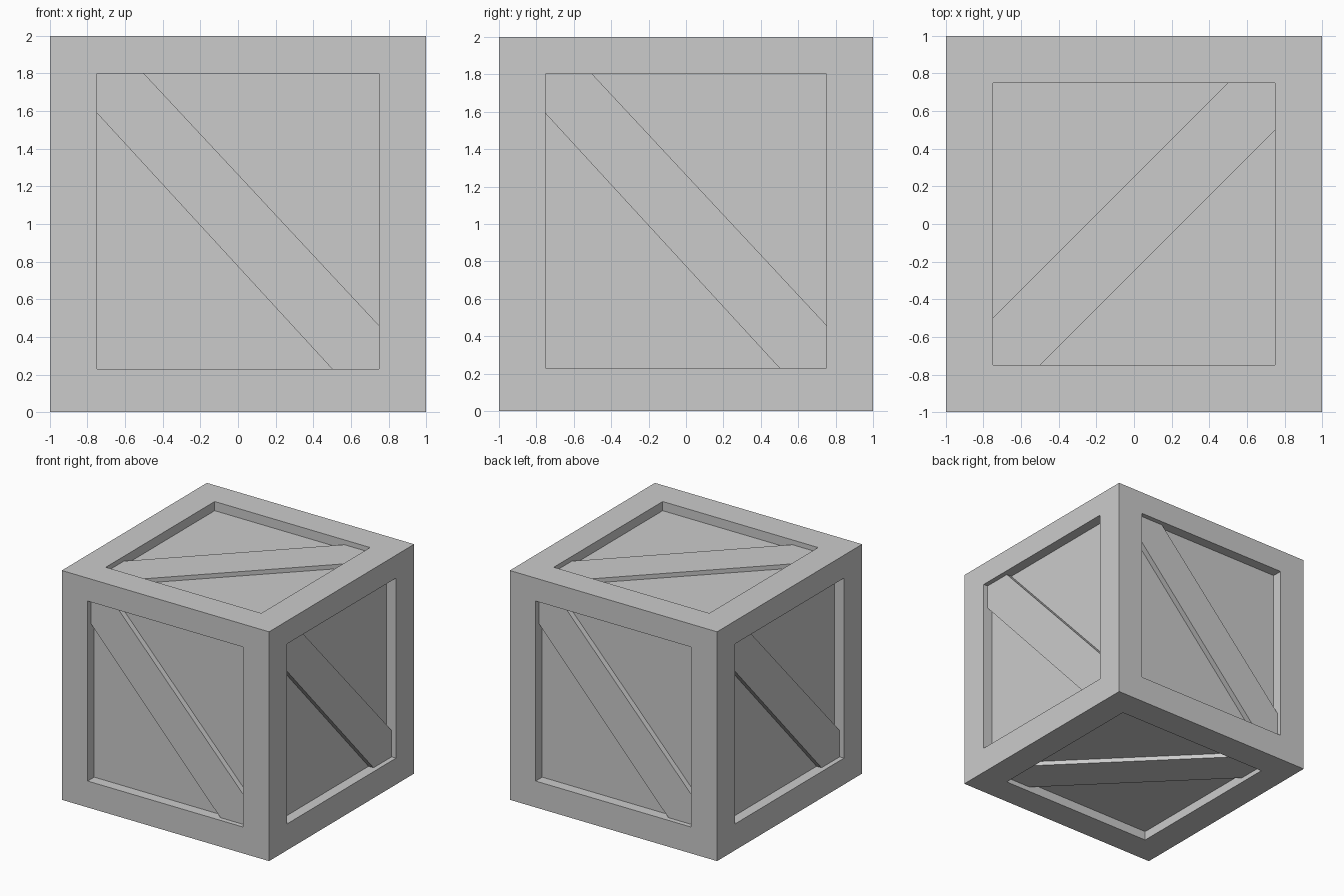
import bpy, bmesh
from math import pi
from mathutils import Matrix, Vector

if "Cube" in bpy.data.objects:
    bpy.data.objects.remove(bpy.data.objects["Cube"])

UP = Matrix.Translation((0, 0, 1))
STAND = Matrix.Rotation(pi / 2, 4, 'X')

# name, local-to-world matrix, opening bottom/top, panel depth, brace rises to the right
SIDES = [(n, UP @ Matrix.Rotation(i * pi / 2, 4, 'Z') @ STAND, -0.77, 0.80, 0.09, False)
         for i, n in enumerate(("front", "right", "back", "left"))]
SIDES += [("top", UP, -0.75, 0.75, 0.08, True),
          ("bottom", UP @ Matrix.Rotation(pi, 4, 'X'), -0.75, 0.75, 0.08, True)]
HALF = 0.75        # half width of the openings
CUT = 0.25         # brace corner leg
BRACE_DEPTH = 0.042


def finish(bm, name):
    bmesh.ops.remove_doubles(bm, verts=bm.verts, dist=1e-4)
    bmesh.ops.recalc_face_normals(bm, faces=bm.faces)
    mesh = bpy.data.meshes.new(name)
    bm.to_mesh(mesh)
    bm.free()
    obj = bpy.data.objects.new(name, mesh)
    bpy.context.collection.objects.link(obj)
    return obj


def loop(bm, matrix, points, w):
    return [bm.verts.new(matrix @ Vector((u, v, w))) for u, v in points]


def bridge(bm, a, b):
    for i in range(len(a)):
        j = (i + 1) % len(a)
        bm.faces.new((a[i], a[j], b[j], b[i]))


def rect(x, lo, hi):
    return [(-x, lo), (x, lo), (x, hi), (-x, hi)]


# crate body: frame border, recess walls and sunken panel on every side
body = bmesh.new()
for name, m, lo, hi, depth, rising in SIDES:
    outer = loop(body, m, rect(1, -1, 1), 1)
    rim = loop(body, m, rect(HALF, lo, hi), 1)
    panel = loop(body, m, rect(HALF, lo, hi), 1 - depth)
    bridge(body, outer, rim)
    bridge(body, rim, panel)
    body.faces.new(panel)
finish(body, "crate_body")

# diagonal braces, cut to fit into the corners of each opening
for name, m, lo, hi, depth, rising in SIDES:
    s = -1 if rising else 1
    low_cut = CUT if rising else CUT - 0.02
    top_cut = CUT if rising else CUT - 0.04
    outline = [(-HALF, hi - top_cut), (-HALF, hi), (-HALF + CUT, hi),
               (HALF, lo + low_cut), (HALF, lo), (HALF - CUT, lo)]
    outline = [(s * u, v) for u, v in outline]
    bm = bmesh.new()
    base = loop(bm, m, outline, 1 - depth)
    face = loop(bm, m, outline, 1 - BRACE_DEPTH)
    bridge(bm, base, face)
    bm.faces.new(base)
    bm.faces.new(face)
    finish(bm, name + "_brace")
